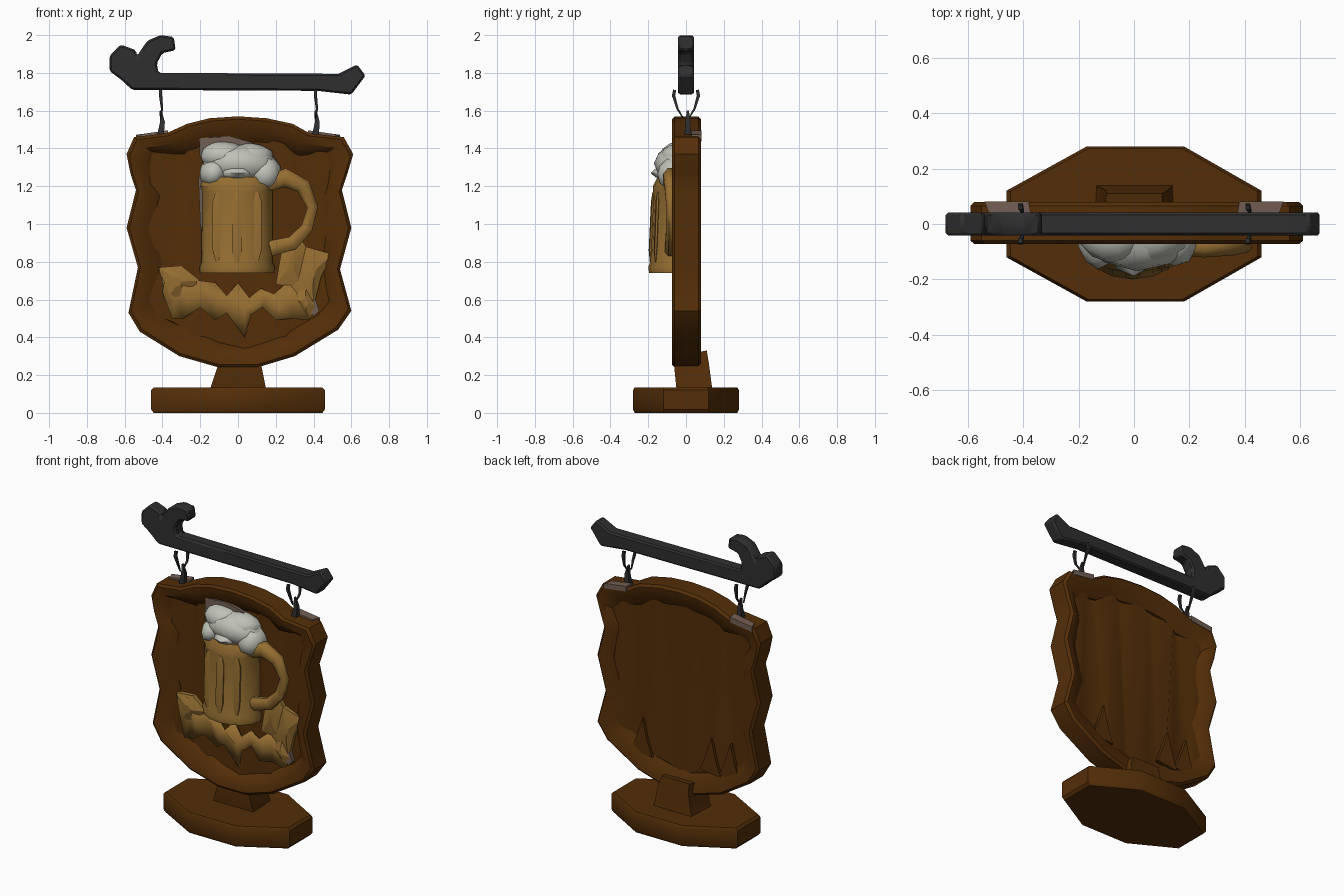
import bpy, bmesh, math, random
from mathutils import Vector

if "Cube" in bpy.data.objects:
    bpy.data.objects.remove(bpy.data.objects["Cube"])
random.seed(4)

def mat(name, c):
    m = bpy.data.materials.new(name)
    m.diffuse_color = (*c, 1)
    m.use_nodes = True
    m.node_tree.nodes["Principled BSDF"].inputs["Base Color"].default_value = m.diffuse_color
    return m
WOOD = mat("dark wood", (0.088, 0.027, 0.0025))
GOLD = mat("golden ale", (0.30, 0.155, 0.031))
FOAM = mat("foam", (0.52, 0.53, 0.47))
IRON = mat("iron", (0.028, 0.028, 0.029))
PALE = mat("pale bracket", (0.17, 0.115, 0.09))

def finish(name, bm, m, angle=35):
    bmesh.ops.recalc_face_normals(bm, faces=bm.faces)
    me = bpy.data.meshes.new(name)
    bm.to_mesh(me)
    bm.free()
    me.materials.append(m)
    ob = bpy.data.objects.new(name, me)
    bpy.context.collection.objects.link(ob)
    bpy.ops.object.select_all(action='DESELECT')
    ob.select_set(True)
    bpy.context.view_layer.objects.active = ob
    bpy.ops.object.shade_smooth_by_angle(angle=math.radians(angle))
    return ob

def loft(name, rings, m, wrap=False, angle=35):
    """Skin a list of equal-length closed rings."""
    bm = bmesh.new()
    vs = [[bm.verts.new(p) for p in r] for r in rings]
    n = len(vs[0])
    for a, b in list(zip(vs, vs[1:])) + ([(vs[-1], vs[0])] if wrap else []):
        for i in range(n):
            j = (i + 1) % n
            bm.faces.new((a[i], a[j], b[j], b[i]))
    if not wrap:
        bm.faces.new(vs[0])
        bm.faces.new(vs[-1])
    return finish(name, bm, m, angle)

def slab(name, pts, y0, y1, m, bevel=0.0):
    """Extrude an xz outline along y."""
    ob = loft(name, [[(x, y, z) for x, z in pts] for y in (y0, y1)], m)
    if bevel:
        b = ob.modifiers.new("bevel", 'BEVEL')
        b.width, b.segments = bevel, 1
    return ob

def tube(name, pts, radii, m, sides=6, squash=1.0):
    """Sweep a polygon along a path."""
    pts = [Vector(p) for p in pts]
    rings = []
    for i, p in enumerate(pts):
        t = (pts[min(i + 1, len(pts) - 1)] - pts[max(i - 1, 0)]).normalized()
        side = t.cross(Vector((0, 1, 0))).normalized()
        up = side.cross(t)
        a = [2 * math.pi * (k + .5) / sides for k in range(sides)]
        rings.append([p + radii[i] * (side * math.cos(k) + up * math.sin(k) * squash) for k in a])
    return loft(name, rings, m, angle=50)

# --- board frame: wavy shield outline, raised rim on both sides
outline = [(0, 1.57), (.15, 1.56), (.29, 1.53), (.38, 1.48), (.56, 1.46), (.61, 1.37), (.58, 1.27), (.55, 1.18),
           (.60, .98), (.54, .76), (.60, .54), (.53, .44), (.30, .30), (.10, .24), (-.10, .24), (-.31, .30),
           (-.52, .43), (-.58, .53), (-.53, .77), (-.59, .98), (-.54, 1.18), (-.57, 1.27), (-.59, 1.37),
           (-.55, 1.46), (-.38, 1.48), (-.27, 1.53), (-.15, 1.56)]

def ring(inset, y, jitter=0.0):
    sx, sz = 1 - inset / .58, 1 - inset / .66
    r = lambda: random.uniform(-jitter, jitter)
    return [(x * sx + r(), y + r() * .3, .9 + (z - .9) * sz + r()) for x, z in outline]

loft("board_frame", [ring(0, -.06), ring(.015, -.073), ring(.06, -.068, .012), ring(.12, -.02, .02),
                     ring(.12, .03, .02), ring(.06, .072, .012), ring(.015, .08), ring(0, .065)], WOOD, wrap=True)

# --- board panel: planks made by cutting the shield and folding grooves
bm = bmesh.new()
for y in (-.028, .04):
    bm.faces.new([bm.verts.new((x, y, z)) for x, _, z in ring(.08, 0)])
cuts = [-.44, -.33, -.24, -.13, 0, .1, .22, .33, .44]
for i, c in enumerate(cuts):
    bmesh.ops.bisect_plane(bm, geom=bm.verts[:] + bm.edges[:] + bm.faces[:], plane_co=(c, 0, .9),
                           plane_no=(1, 0, .06 * (-1) ** i))
for v in bm.verts:
    k = min(range(len(cuts)), key=lambda i: abs(cuts[i] - v.co.x))
    if k % 2 and abs(v.co.x) < .46:
        v.co.y += .018 if v.co.y < 0 else -.022
finish("board_panel", bm, WOOD, 50)

# --- ragged splinters of wood along the lower back
for i, x in enumerate((-.36, -.22, .28)):
    slab(f"back_splinter_{i}", [(x - .07, .40), (x + .08, .42), (x + .04, .52), (x, .64), (x - .03, .52)],
         .03, .055, WOOD)

# --- foot: post and octagonal base
loft("post", [[(-.15, -.05, .12), (.15, -.05, .12), (.14, .14, .12), (-.14, .14, .12)],
              [(-.10, -.065, .27), (.12, -.065, .27), (.12, .12, .27), (-.10, .12, .27)],
              [(-.12, -.06, .30), (.12, -.06, .30), (.10, .11, .33), (-.10, .11, .33)]], WOOD)
octagon = [(-.46, -.12), (-.17, -.28), (.18, -.28), (.46, -.12), (.46, .12), (.18, .28), (-.17, .28), (-.46, .12)]
loft("base", [[(x * s, y * s, z) for x, y in octagon] for s, z in
              ((.97, 0), (1, .018), (1, .12), (.97, .135))], WOOD)

# --- hanging bar with curled end
bar = [(-.56, 1.71), (-.62, 1.765), (-.68, 1.81), (-.68, 1.89), (-.62, 1.95), (-.54, 1.92), (-.535, 1.89),
       (-.48, 1.97), (-.41, 2.0), (-.34, 1.99), (-.33, 1.92), (-.40, 1.905), (-.43, 1.85), (-.42, 1.80),
       (.53, 1.795), (.63, 1.845), (.675, 1.785), (.60, 1.685), (.42, 1.705)]
slab("hanging_bar", bar, -.042, .042, IRON, .014)

# --- hangers: split iron links and pale brackets on the frame shoulders
for s, n in ((-1, "left"), (1, "right")):
    x = .41 * s
    for side in (-1, 1):
        tube(f"{n}_link_{side}", [(x, side * .06, 1.71), (x, side * .066, 1.68), (x + .008, side * .045, 1.61),
             (x, side * .015, 1.56)], [.012, .012, .008, .004], IRON, 4)
    tube(f"{n}_hook", [(x, .01, 1.60), (x + .01, .01, 1.54), (x, .01, 1.47)], [.008, .018, .025], IRON, 4)
    loft(f"{n}_bracket", [[(s * a, y, z + dz) for a, y, z in ((.37, .025, 1.492), (.38, .082, 1.49), (.54, .082, 1.468),
         (.52, .03, 1.47))] for dz in (-.03, .004)], PALE)

# --- mug: half barrel with rim and staves, flat against the board
def oval(rx, ry, z, n=16):
    return [(-.005 + rx * math.cos(2 * math.pi * i / n),
             min(-.04 + ry * math.sin(2 * math.pi * i / n), -.005), z) for i in range(n)]
loft("mug_body", [oval(.195, .155, .74), oval(.20, .16, .77), oval(.188, .15, .80), oval(.188, .135, 1.17),
                  oval(.20, .135, 1.20), oval(.18, .11, 1.25)], GOLD)
for i, a in enumerate((-125, -90, -55)):
    c, s = math.cos(math.radians(a)), math.sin(math.radians(a))
    tube(f"mug_stave_{i}", [(-.005 + .18 * c, -.04 + ry * s, z) for ry, z in
                            ((.148, .80), (.147, .86), (.135, 1.12), (.133, 1.17))],
         [.012, .03, .03, .012], GOLD, 6, .35)
tube("mug_handle", [(.15, -.08, 1.21), (.25, -.08, 1.245), (.345, -.08, 1.20), (.395, -.08, 1.09), (.365, -.08, .98),
                    (.29, -.08, .90), (.17, -.08, .87)], [.04, .055, .045, .032, .034, .04, .045], GOLD, 8, .8)

# --- foam: lumpy cap drooping over the rim
bm = bmesh.new()
for cx, cz, rx, ry, rz in ((.01, 1.32, .20, .125, .10), (-.08, 1.36, .125, .10, .08), (.06, 1.35, .13, .10, .08),
                           (.145, 1.265, .09, .115, .095), (-.13, 1.27, .075, .125, .08), (.0, 1.27, .10, .145, .05)):
    for v in bmesh.ops.create_icosphere(bm, subdivisions=2, radius=1)["verts"]:
        k = random.uniform(.95, 1.05)
        v.co = Vector((cx + v.co.x * rx * k, min(-.04 + v.co.y * ry * k, -.005), cz + v.co.z * rz * k))
finish("foam", bm, FOAM, 50)
# pale fringe where the foam and mug meet the board
slab("foam_fringe", [(-.205, 1.36), (-.205, 1.455), (-.04, 1.465), (.08, 1.43), (0, 1.34)], -.05, -.03, PALE)
slab("mug_fringe", [(-.21, 1.25), (-.18, 1.25), (-.18, .93), (-.20, 1.0)], -.06, -.01, PALE)

# --- crumpled grain sheaf under the mug, folded strip of leaves
top = [(-.42, .75), (-.34, .76), (-.27, .72), (-.20, .70), (-.12, .69), (-.06, .62), (0, .69), (.06, .61),
       (.12, .66), (.19, .63), (.27, .70), (.37, .64)]
low = [(-.40, .64), (-.35, .50), (-.29, .50), (-.20, .56), (-.12, .49), (-.06, .53), (.035, .40), (.07, .52),
       (.13, .56), (.20, .49), (.28, .50), (.37, .49)]
bm = bmesh.new()
rows = []
for i, ((a, b), (c, d)) in enumerate(zip(top, low)):
    f = .03 * (i % 2)
    rows.append([bm.verts.new(p) for p in ((a, -.04 - f * .6, b), ((a + c) / 2 + .02, -.068 + f, (b + d) / 2),
                                           (c, -.045 - f * .6, d))])
for p, q in zip(rows, rows[1:]):
    for k in (0, 1):
        bm.faces.new((p[k], q[k], q[k + 1], p[k + 1]))
ob = finish("grain_sheaf", bm, GOLD, 30)
ob.modifiers.new("thickness", 'SOLIDIFY').thickness = .012

# loose leaves rising at the right of the mug and tips at the left
leaves = [[(.20, .68), (.23, .86), (.31, .96), (.36, .88), (.33, .66)],
          [(.28, .66), (.36, .88), (.50, .84), (.44, .72), (.40, .56)],
          [(-.42, .77), (-.30, .78), (-.20, .70), (-.30, .62), (-.38, .60)],
          [(.28, .60), (.36, .70), (.42, .56), (.37, .49)]]
for i, pts in enumerate(leaves):
    cx, cz = (sum(p[k] for p in pts) / len(pts) for k in (0, 1))
    loft(f"leaf_{i}", [[(x, -.015, z) for x, z in pts], [(x, -.045, z) for x, z in pts],
         [(cx + (x - cx) * .2, -.068, cz + (z - cz) * .3) for x, z in pts]], GOLD, angle=20)
# pale tip of the right-hand leaf
slab("leaf_tip", [(.36, .58), (.41, .60), (.43, .54), (.40, .51)], -.05, -.02, PALE)
